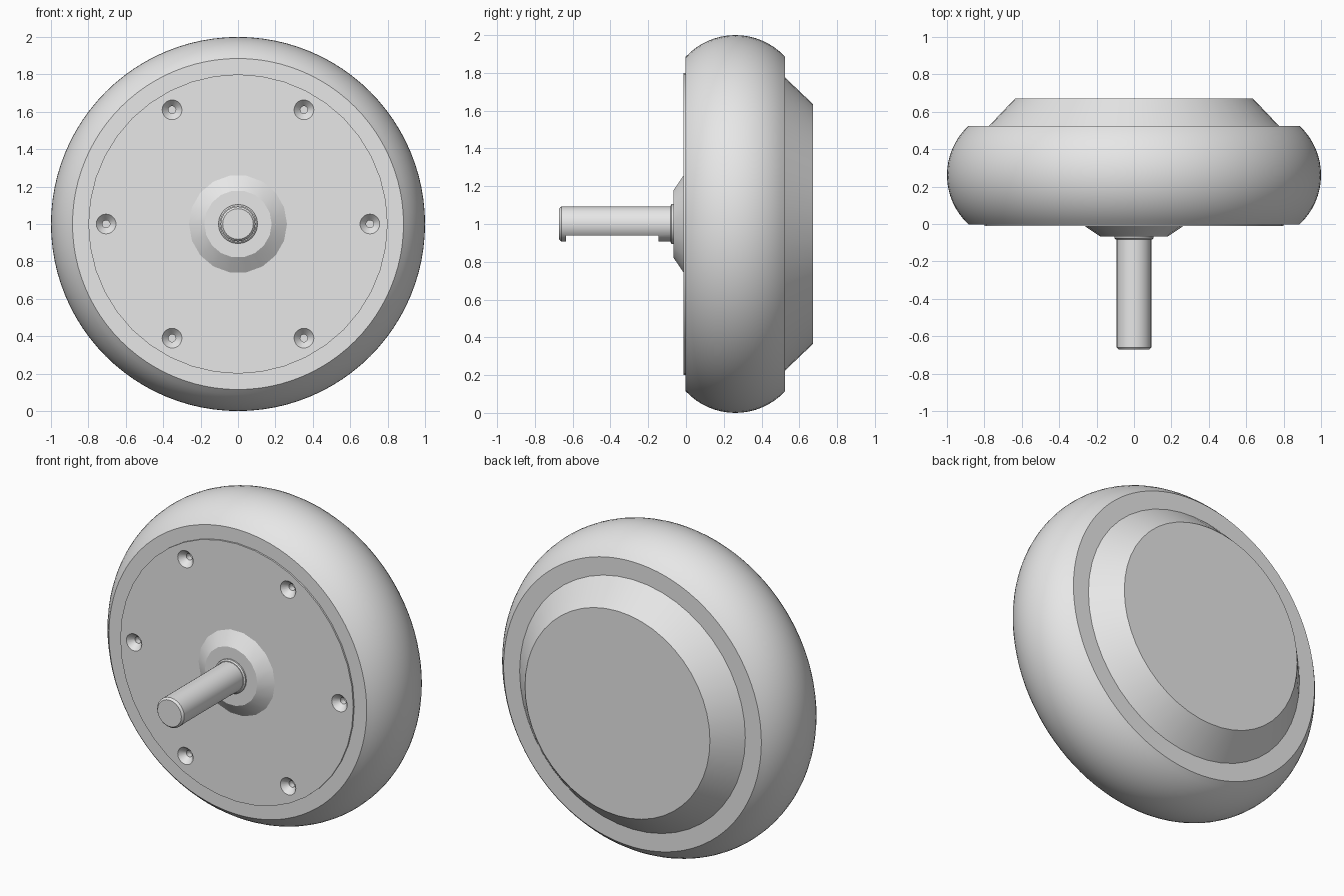
import bpy, bmesh, math
from mathutils import Matrix, Vector

if "Cube" in bpy.data.objects:
    bpy.data.objects.remove(bpy.data.objects["Cube"], do_unlink=True)

grey = bpy.data.materials.new("plain grey")
grey.use_nodes = True
grey.diffuse_color = (0.8, 0.8, 0.8, 1)
grey.node_tree.nodes["Principled BSDF"].inputs["Base Color"].default_value = (0.8, 0.8, 0.8, 1)


def finish(name, bm, angle=30):
    """Turn a bmesh into a shaded grey object."""
    mesh = bpy.data.meshes.new(name)
    bmesh.ops.recalc_face_normals(bm, faces=bm.faces)
    bm.to_mesh(mesh)
    bm.free()
    mesh.materials.append(grey)
    obj = bpy.data.objects.new(name, mesh)
    bpy.context.collection.objects.link(obj)
    shade(obj, angle)
    return obj


def shade(obj, angle=30):
    bpy.ops.object.select_all(action="DESELECT")
    obj.select_set(True)
    bpy.context.view_layer.objects.active = obj
    bpy.ops.object.shade_smooth_by_angle(angle=math.radians(angle))


def lathe(name, profile, sides, centre=(0, 0, 1), angle=30):
    """Spin (radius, y) points around an axis along y."""
    bm = bmesh.new()
    verts = [bm.verts.new((r, y, 0)) for r, y in profile]
    edges = [bm.edges.new(pair) for pair in zip(verts, verts[1:])]
    bmesh.ops.spin(bm, geom=verts + edges, cent=(0, 0, 0), axis=(0, 1, 0),
                   angle=math.tau, steps=sides, use_duplicate=False)
    bmesh.ops.remove_doubles(bm, verts=bm.verts, dist=1e-5)
    bmesh.ops.translate(bm, verts=bm.verts, vec=centre)
    return finish(name, bm, angle)


def cut(target, cutter):
    mod = target.modifiers.new("cut", "BOOLEAN")
    mod.operation = "DIFFERENCE"
    mod.solver = "EXACT"
    mod.object = cutter
    bpy.ops.object.select_all(action="DESELECT")
    bpy.context.view_layer.objects.active = target
    target.select_set(True)
    bpy.ops.object.modifier_apply(modifier=mod.name)
    bpy.data.objects.remove(cutter, do_unlink=True)


# Rounded tyre with flat side walls
FRONT, BACK, EDGE = -0.002, 0.525, 0.885
half, mid, rise = (BACK - FRONT) / 2, (BACK + FRONT) / 2, 1 - EDGE
bow = (half**2 + rise**2) / (2 * rise)
sweep = math.asin(half / bow)
arc = []
for i in range(17):
    a = sweep * (i / 8 - 1)
    arc.append((1 - bow + bow * math.cos(a), mid + bow * math.sin(a)))
lathe("tyre", [(0.76, FRONT)] + arc + [(0.74, BACK)], 96)

# Tapered rear boss
lathe("rear_boss", [(0.775, BACK), (0.635, 0.672), (0, 0.672)], 48)

# Front cover plate with six countersunk screw holes
plate = lathe("cover_plate", [(0, -0.012), (0.8, -0.012), (0.8, 0.1), (0, 0.1)], 40)
for i in range(6):
    a = math.tau * i / 6
    spot = (0.705 * math.cos(a), 0, 1 + 0.705 * math.sin(a))
    cut(plate, lathe("hole_cutter", [(0, -0.03), (0.053, -0.03), (0.053, -0.012),
                                     (0.02, 0.025), (0.02, 0.06), (0, 0.06)], 20, spot))
shade(plate)

# Conical hub and collar around the axle
lathe("hub_cone", [(0.262, -0.012), (0.18, -0.067), (0, -0.067)], 18, angle=25)
lathe("axle_collar", [(0.105, -0.06), (0.105, -0.076), (0.097, -0.082), (0, -0.082)], 24)

# Axle with chamfered tip and a long flat underneath
axle = lathe("axle", [(0, 0.02), (0.093, 0.02), (0.093, -0.66), (0.082, -0.672), (0, -0.672)], 24)
bm = bmesh.new()
bmesh.ops.create_cube(bm, size=1, matrix=Matrix.Translation(Vector((0, -0.39, 0.84)))
                      @ Matrix.Diagonal((0.4, 0.49, 0.2, 1)))
cut(axle, finish("flat_cutter", bm))
shade(axle)
